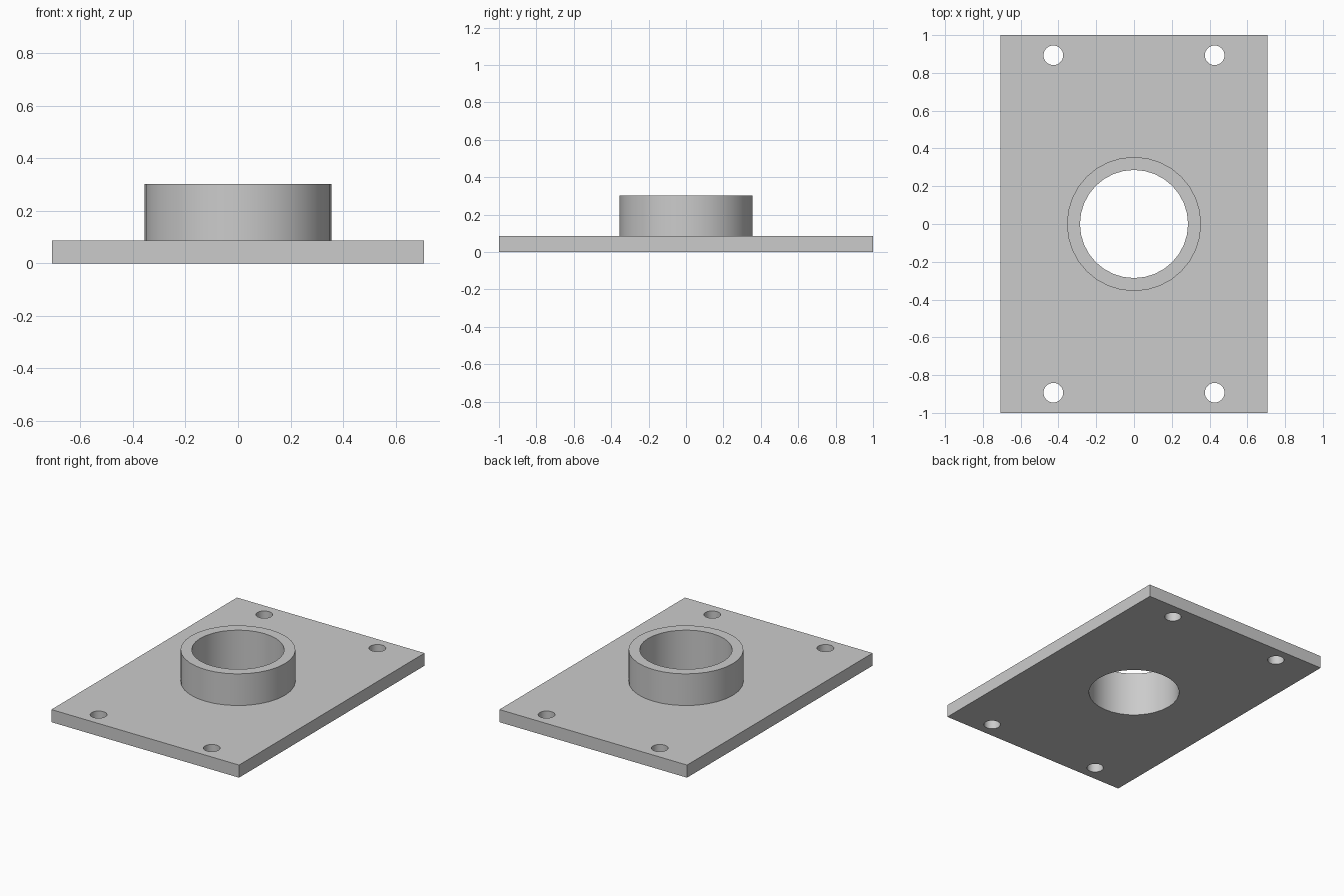
import bpy, bmesh, math
from mathutils import Matrix, Vector

cube = bpy.data.objects.get("Cube")
if cube:
    bpy.data.objects.remove(cube, do_unlink=True)

WIDTH, LENGTH, THICK, TOP = 1.416, 2.0, 0.086, 0.302
BORE, COLLAR, HOLE = 0.286, 0.355, 0.052
SEGMENTS = 32

grey = bpy.data.materials.new("plain grey")
grey.use_nodes = True
colour = (0.6, 0.6, 0.6, 1)
grey.diffuse_color = colour
grey.node_tree.nodes["Principled BSDF"].inputs["Base Color"].default_value = colour


def add_object(name, bm):
    mesh = bpy.data.meshes.new(name)
    bmesh.ops.recalc_face_normals(bm, faces=bm.faces)
    bm.to_mesh(mesh)
    bm.free()
    mesh.materials.append(grey)
    obj = bpy.data.objects.new(name, mesh)
    bpy.context.collection.objects.link(obj)
    return obj


def smooth(obj):
    bpy.ops.object.select_all(action="DESELECT")
    obj.select_set(True)
    bpy.context.view_layer.objects.active = obj
    bpy.ops.object.shade_smooth_by_angle(angle=math.radians(30))


# Rectangular base plate
bm = bmesh.new()
bmesh.ops.create_cube(bm, size=1, matrix=Matrix.Translation((0, 0, THICK / 2))
                      @ Matrix.Diagonal((WIDTH, LENGTH, THICK, 1)))
plate = add_object("base_plate", bm)

# Cutter for the central bore and the four bolt holes
bm = bmesh.new()
holes = [(0, 0, BORE)] + [(x, y, HOLE) for x in (-0.427, 0.427) for y in (-0.893, 0.893)]
for x, y, radius in holes:
    bmesh.ops.create_cone(bm, cap_ends=True, segments=SEGMENTS, radius1=radius,
                          radius2=radius, depth=1, matrix=Matrix.Translation((x, y, 0)))
cutter = add_object("hole_cutter", bm)
cutter.hide_render = True

cut = plate.modifiers.new("holes", "BOOLEAN")
cut.operation = "DIFFERENCE"
cut.solver = "EXACT"
cut.object = cutter
bpy.context.view_layer.objects.active = plate
bpy.ops.object.modifier_apply(modifier=cut.name)
bpy.data.objects.remove(cutter, do_unlink=True)
smooth(plate)

# Raised collar around the bore, open where it meets the plate
bm = bmesh.new()
profile = [(BORE, THICK), (BORE, TOP), (COLLAR, TOP), (COLLAR, THICK)]
verts = [bm.verts.new((0, r, z)) for r, z in profile]
edges = [bm.edges.new(pair) for pair in zip(verts, verts[1:])]
bmesh.ops.spin(bm, geom=verts + edges, cent=(0, 0, 0), axis=Vector((0, 0, 1)),
               angle=math.tau, steps=SEGMENTS, use_merge=True)
bmesh.ops.remove_doubles(bm, verts=bm.verts, dist=0.0001)
smooth(add_object("collar", bm))
